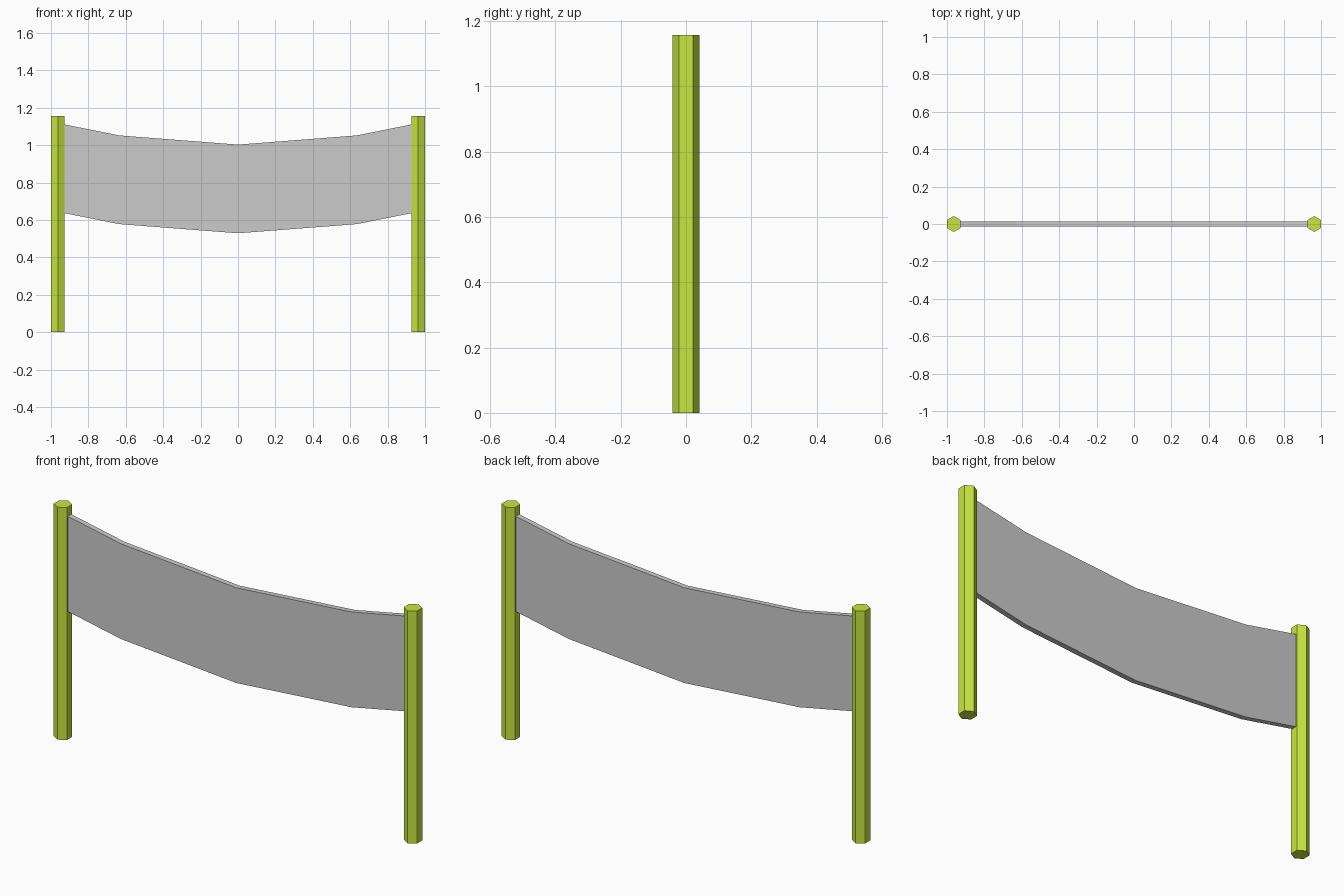
import bpy, bmesh, math

if "Cube" in bpy.data.objects:
    bpy.data.objects.remove(bpy.data.objects["Cube"])

POST_X, POST_R, POST_H = 0.9637, 0.042, 1.157
BAND_HALF_THICK = 0.0135

green = bpy.data.materials.new("post_green")
green.diffuse_color = (0.58, 0.79, 0.05, 1)
green.use_nodes = True
green.node_tree.nodes["Principled BSDF"].inputs["Base Color"].default_value = green.diffuse_color


# Hexagonal posts, corners pointing along y
def post(name, x):
    bpy.ops.mesh.primitive_cylinder_add(vertices=6, radius=POST_R, depth=POST_H,
                                        location=(x, 0, POST_H / 2))
    ob = bpy.context.object
    ob.name = name
    ob.data.materials.append(green)


post("left_post", -POST_X)
post("right_post", POST_X)

# Sagging net band: top edge outline mirrored in x, lower edge parallel to it
half = [(0.96, 1.117), (0.635, 1.052)]
top = [(-x, z) for x, z in half] + [(0, 1.003)] + half[::-1]
BAND_H = 0.474

bm = bmesh.new()
rings = []
for x, z in top:
    t = BAND_HALF_THICK
    rings.append([bm.verts.new((x, y, h)) for y, h in
                  ((-t, z), (t, z), (t, z - BAND_H), (-t, z - BAND_H))])
for a, b in zip(rings, rings[1:]):
    for i in range(4):
        j = (i + 1) % 4
        bm.faces.new((a[i], a[j], b[j], b[i]))
bm.faces.new(rings[0])
bm.faces.new(rings[-1])
bmesh.ops.recalc_face_normals(bm, faces=bm.faces)
mesh = bpy.data.meshes.new("net")
bm.to_mesh(mesh)
bm.free()
bpy.context.collection.objects.link(bpy.data.objects.new("net", mesh))
